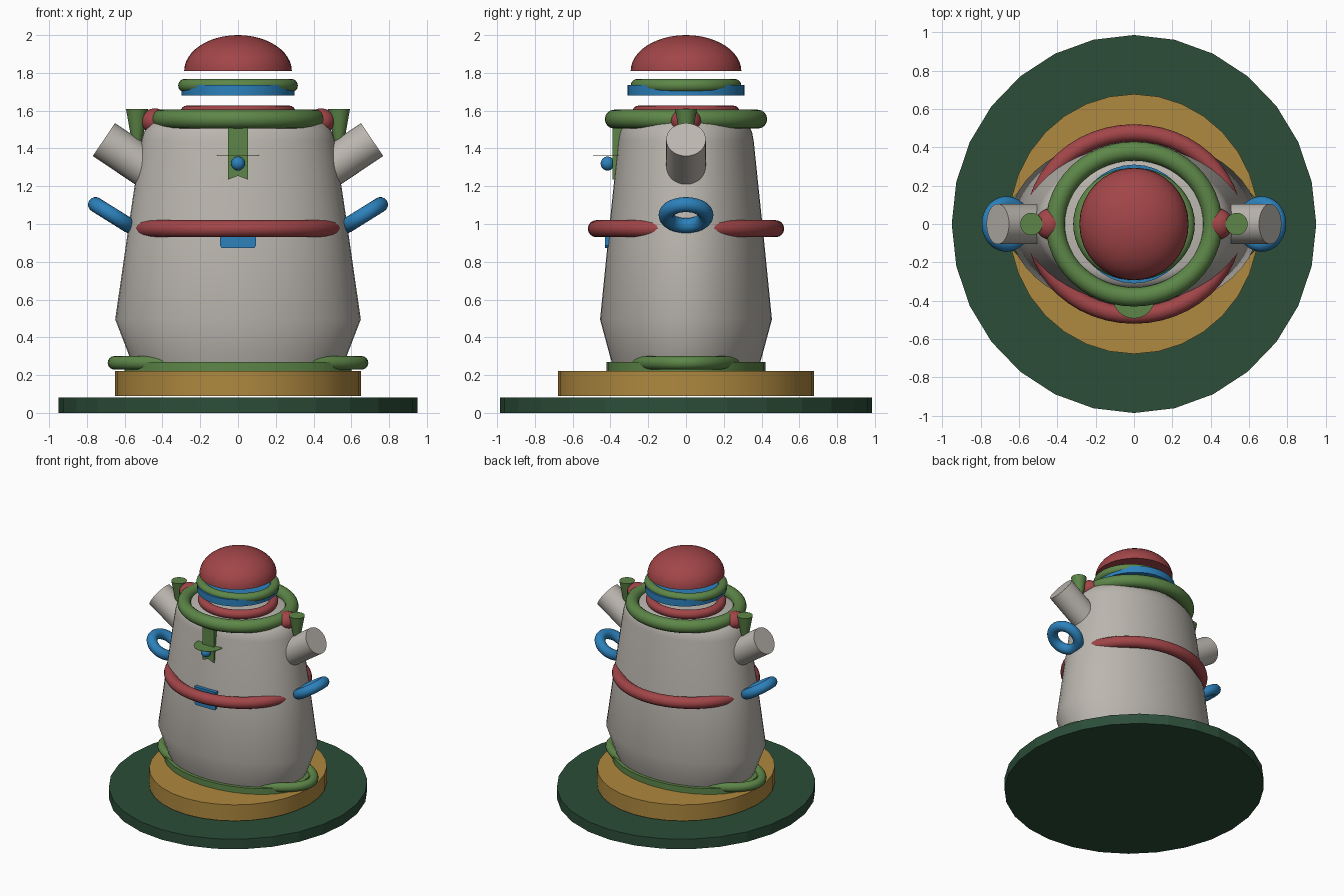
import bpy, bmesh, math
from mathutils import Vector

if "Cube" in bpy.data.objects:
    bpy.data.objects.remove(bpy.data.objects["Cube"])


def mat(name, rgb):
    m = bpy.data.materials.new(name)
    m.diffuse_color = (*rgb, 1)
    m.use_nodes = True
    m.node_tree.nodes["Principled BSDF"].inputs["Base Color"].default_value = m.diffuse_color
    return m


RED = mat("brick_red", (0.36, 0.06, 0.065))
GREY = mat("warm_grey", (0.50, 0.47, 0.43))
GREEN = mat("leaf_green", (0.11, 0.24, 0.065))
BLUE = mat("bright_blue", (0.025, 0.22, 0.50))
GOLD = mat("ochre", (0.43, 0.25, 0.05))
DARK = mat("dark_green", (0.025, 0.075, 0.04))


def finish(ob, name, m, angle=35):
    ob.name = name
    ob.data.materials.append(m)
    bpy.ops.object.select_all(action='DESELECT')
    ob.select_set(True)
    bpy.context.view_layer.objects.active = ob
    bpy.ops.object.shade_smooth_by_angle(angle=math.radians(angle))
    return ob


def from_bmesh(bm, name, m, angle=35):
    bmesh.ops.recalc_face_normals(bm, faces=bm.faces)
    me = bpy.data.meshes.new(name)
    bm.to_mesh(me)
    bm.free()
    ob = bpy.data.objects.new(name, me)
    bpy.context.collection.objects.link(ob)
    return finish(ob, name, m, angle)


def lathe(name, profile, m, sx=1, sy=1, n=32, angle=35):
    """Closed solid of revolution from (radius, z) points, with an oval section."""
    bm = bmesh.new()
    rings = []
    for r, z in profile:
        rings.append([bm.verts.new((r * sx * math.cos(2 * math.pi * i / n),
                                    r * sy * math.sin(2 * math.pi * i / n), z))
                      for i in range(n)])
    for a, b in zip(rings, rings[1:]):
        for i in range(n):
            j = (i + 1) % n
            bm.faces.new((a[i], a[j], b[j], b[i]))
    bm.faces.new(rings[0])
    bm.faces.new(rings[-1])
    return from_bmesh(bm, name, m, angle)


def ring(name, outer_x, outer_y, z, tube, m, loc=(0, 0), tilt=0):
    """Oval tube ring given by its outer radii."""
    bm = bmesh.new()
    n, k = 48, 16
    grid = []
    for i in range(n):
        a = 2 * math.pi * i / n
        row = []
        for j in range(k):
            b = 2 * math.pi * j / k
            off = tube * (math.cos(b) - 1)
            row.append(bm.verts.new(((outer_x + off) * math.cos(a),
                                     (outer_y + off) * math.sin(a),
                                     tube * math.sin(b))))
        grid.append(row)
    for i in range(n):
        for j in range(k):
            i2, j2 = (i + 1) % n, (j + 1) % k
            bm.faces.new((grid[i][j], grid[i2][j], grid[i2][j2], grid[i][j2]))
    ob = from_bmesh(bm, name, m, 60)
    ob.location = (loc[0], loc[1], z)
    ob.rotation_euler = (0, tilt, 0)
    return ob


def prism(name, outline, y0, y1, m):
    """Front outline in x, z pushed back along y."""
    bm = bmesh.new()
    f = bm.faces.new([bm.verts.new((x, y0, z)) for x, z in outline])
    ext = bmesh.ops.extrude_face_region(bm, geom=[f])
    bmesh.ops.translate(bm, vec=(0, y1 - y0, 0),
                        verts=[v for v in ext["geom"] if isinstance(v, bmesh.types.BMVert)])
    return from_bmesh(bm, name, m, 30)


# stand
lathe("base_disc", [(1, 0), (1, 0.082)], DARK, 0.95, 0.985, n=28, angle=10)
lathe("plinth", [(1, 0.09), (1, 0.222)], GOLD, 0.652, 0.677)

# foot plate and the ring whose ends stick out at the sides
lathe("foot_plate", [(1, 0.222), (1, 0.27)], GREEN, 0.60, 0.42)
ring("foot_ring", 0.69, 0.345, 0.265, 0.036, GREEN)

# oval body
lathe("body", [(0.56, 0.265), (0.575, 0.30), (0.65, 0.495), (0.582, 0.97), (0.512, 1.44),
               (0.50, 1.485), (0.472, 1.525), (0.44, 1.55), (0.40, 1.56)], GREY, 1, 0.70,
      n=48, angle=45)

# belt, collar and neck ring
ring("belt", 0.565, 0.52, 0.975, 0.045, RED)
ring("collar", 0.46, 0.43, 1.555, 0.05, GREEN)
ring("neck_ring", 0.305, 0.285, 1.592, 0.035, RED)

# floating head parts
lathe("head_band", [(1, 1.68), (1, 1.735)], BLUE, 0.30, 0.31)
ring("hat_brim", 0.317, 0.293, 1.733, 0.035, GREEN)
lathe("hat_dome", [(math.cos(t), 1.81 + 0.19 * math.sin(t))
                   for t in [math.pi / 2 * i / 12.1 for i in range(13)]], RED, 0.285, 0.293)

# paired side parts
for s, side in ((1, "right"), (-1, "left")):
    arm = lathe("arm_" + side, [(0.105, -0.32), (0.105, 0)], GREY)
    arm.location = (s * 0.71, 0, 1.447)
    arm.rotation_euler = Vector((s * 0.83, 0, 0.557)).to_track_quat('Z', 'Y').to_euler()
    ring("handle_" + side, 0.145, 0.145, 1.047, 0.04, BLUE, (s * 0.665, 0), -s * math.radians(32))
    horn = lathe("horn_" + side, [(0.022, 1.42), (0.035, 1.48), (0.058, 1.608)], GREEN)
    horn.location.x = s * 0.535
    bpy.ops.mesh.primitive_uv_sphere_add(segments=24, ring_count=12, location=(s * 0.44, 0, 1.545))
    knob = finish(bpy.context.object, "shoulder_knob_" + side, RED, 60)
    knob.scale = (0.075, 0.08, 0.067)

# swallow-tail tie, button, thin bow leaf and pocket on the front
prism("tie", [(-0.052, 1.235), (0, 1.255), (0.052, 1.235), (0.052, 1.53), (-0.052, 1.53)],
      -0.388, -0.34, GREEN)
bpy.ops.mesh.primitive_uv_sphere_add(segments=24, ring_count=12, radius=0.037,
                                     location=(0, -0.415, 1.32))
finish(bpy.context.object, "button", BLUE, 60)
leaf = lathe("bow_leaf", [(0.11, 1.362), (0.11, 1.365)], GREEN)
leaf.location.y = -0.382
prism("pocket", [(-0.085, 0.872), (0.085, 0.872), (0.095, 0.885), (0.095, 1.02), (-0.095, 1.02),
                 (-0.095, 0.885)], -0.428, -0.37, BLUE)
